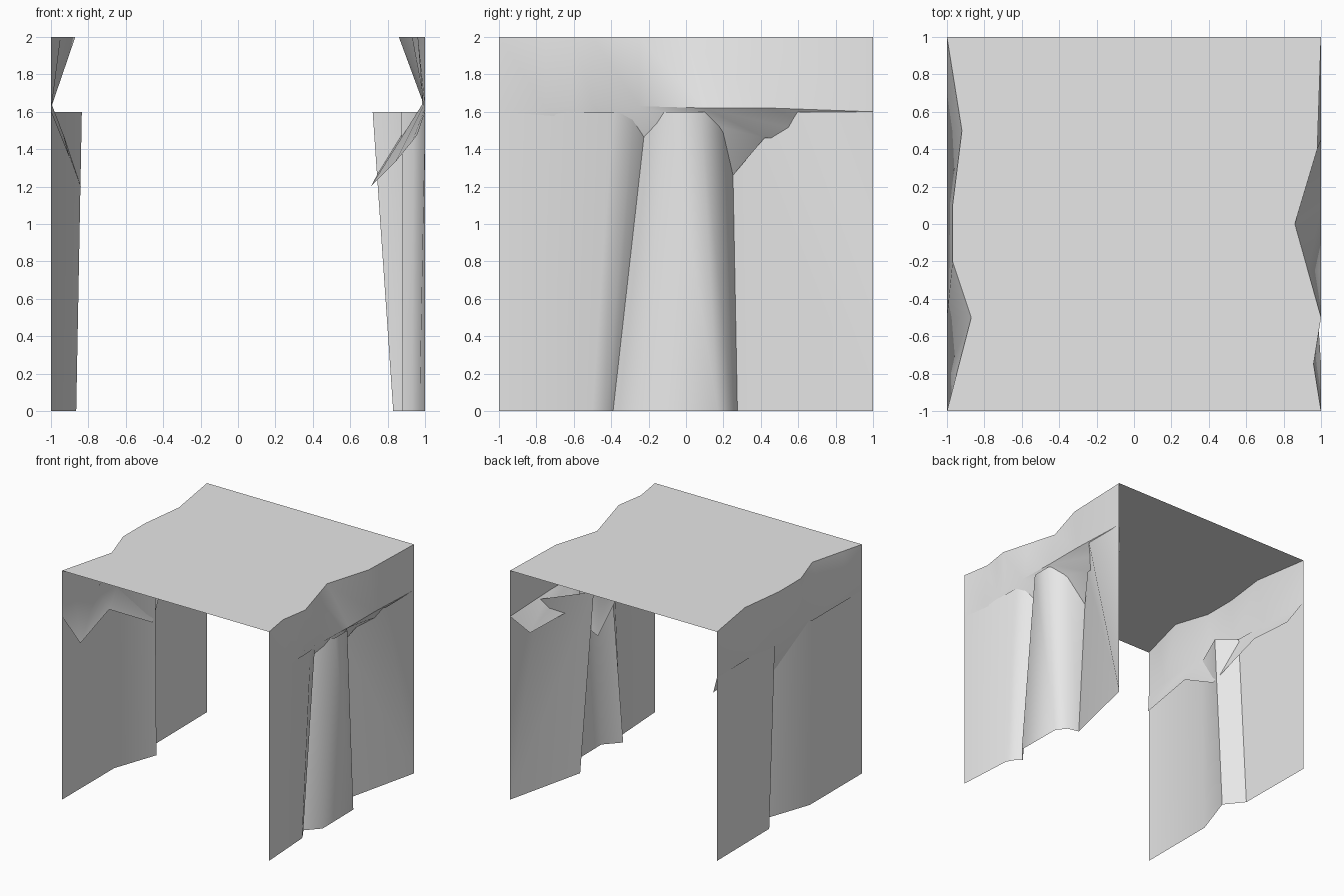
import bpy
import bmesh
import math

# Remove the default cube only
default_cube = bpy.data.objects.get("Cube")
if default_cube:
    bpy.data.objects.remove(default_cube, do_unlink=True)

# One plain stone colour for everything
stone = bpy.data.materials.new("pale grey stone")
stone.use_nodes = True
stone_colour = (0.8, 0.8, 0.8, 1)
stone.diffuse_color = stone_colour
stone.node_tree.nodes["Principled BSDF"].inputs["Base Color"].default_value = stone_colour

HEIGHT = 2.0
LEDGE = 1.6


def finish(name, bm, smooth_angle):
    """Turn a bmesh into a named, shaded object."""
    bmesh.ops.remove_doubles(bm, verts=bm.verts, dist=0.0005)
    mesh = bpy.data.meshes.new(name)
    bm.to_mesh(mesh)
    bm.free()
    mesh.materials.append(stone)
    part = bpy.data.objects.new(name, mesh)
    bpy.context.collection.objects.link(part)
    bpy.ops.object.select_all(action='DESELECT')
    part.select_set(True)
    bpy.context.view_layer.objects.active = part
    bpy.ops.object.shade_smooth_by_angle(angle=math.radians(smooth_angle))
    return part


def level(outline, z):
    """Lift a plan outline of (y, x) pairs to one height."""
    return [(x, y, z) for y, x in outline]


def loft(name, rows, side, smooth_angle):
    """Skin neighbouring rows, listed top to bottom, facing outward."""
    bm = bmesh.new()
    grid = [[bm.verts.new((side * x, y, z)) for x, y, z in row] for row in rows]
    for upper, lower in zip(grid, grid[1:]):
        for i in range(len(upper) - 1):
            corners = [upper[i], lower[i], lower[i + 1], upper[i + 1]]
            if side < 0:
                corners.reverse()
            # Skip the collapsed edge where a fold pinches to a corner
            unique = []
            for vert in corners:
                if all((vert.co - other.co).length > 0.0005 for other in unique):
                    unique.append(vert)
            if len(unique) > 2:
                bm.faces.new(unique)
    return finish(name, bm, smooth_angle)


# Rim outlines of the flat roof, as (y, distance from the middle)
left_rim = [(-1, 1), (-.75, .96), (-.5, 1), (-.25, .93), (0, .86), (.4, .98), (1, 1)]
right_rim = [(-1, 1), (-.5, .87), (-.2, .97), (.1, .97), (.5, .92), (1, 1)]

# Flat roof
bm = bmesh.new()
boundary = level(left_rim, HEIGHT)
boundary += [(-x, y, z) for x, y, z in reversed(level(right_rim, HEIGHT))]
bm.faces.new([bm.verts.new(point) for point in boundary])
finish("roof", bm, 30)

# Overhanging bands: rim, outer brow, then a ragged edge tucked inward
left_brow = [(1, -1, LEDGE), (1, -.75, 1.62), (.985, -.5, 1.64), (1, -.25, 1.63),
             (1, .1, 1.62), (1, .45, 1.62), (1, 1, LEDGE)]
left_tuck = [(1, -1, LEDGE), (.96, -.6, 1.48), (.93, -.45, 1.44), (.84, -.25, 1.33),
             (.71, .2, 1.2), (.85, .42, 1.46), (.89, .88, 1.44), (1, 1, LEDGE)]
left_brow.insert(2, (.99, -.6, 1.63))
left_rim.insert(2, (-.6, .984))
loft("left_overhang", [level(left_rim, HEIGHT), left_brow, left_tuck], 1, 35)

right_brow = [(1, -1, LEDGE), (1, -.5, 1.65), (1, -.2, 1.63), (1, .1, 1.62),
              (1, .5, 1.64), (1, 1, LEDGE)]
right_tuck = [(1, -1, LEDGE), (.9, -.89, 1.35), (.93, -.45, 1.47), (.84, .02, 1.2),
              (.97, .4, 1.5), (.9, .91, 1.41), (1, 1, LEDGE)]
right_brow.insert(1, (1, -.8, 1.62))
right_rim.insert(1, (-.8, .948))
loft("right_overhang", [level(right_rim, HEIGHT), right_brow, right_tuck], -1, 35)

# Folded left wall with a rounded buttress
left_top = [(-1, 1), (-.39, .975), (-.28, .94), (-.21, .875), (-.09, 1),
            (.08, 1), (.195, .88), (.245, .72), (.61, 1), (1, 1)]
left_foot = [(-1, 1), (-.5, .97), (-.43, .93), (-.39, .88), (-.26, 1),
             (.17, .995), (.25, .93), (.275, .83), (1, 1), (1, 1)]
loft("left_wall", [level(left_top, LEDGE), level(left_foot, 0)], 1, 50)

# Folded right wall with one crease
right_top = [(-1, 1), (-.32, 1), (.05, .835), (.18, .985), (1, 1)]
right_foot = [(-1, 1), (-.28, 1), (.11, .865), (.27, .993), (1, 1)]
loft("right_wall", [level(right_top, LEDGE), level(right_foot, 0)], -1, 35)
